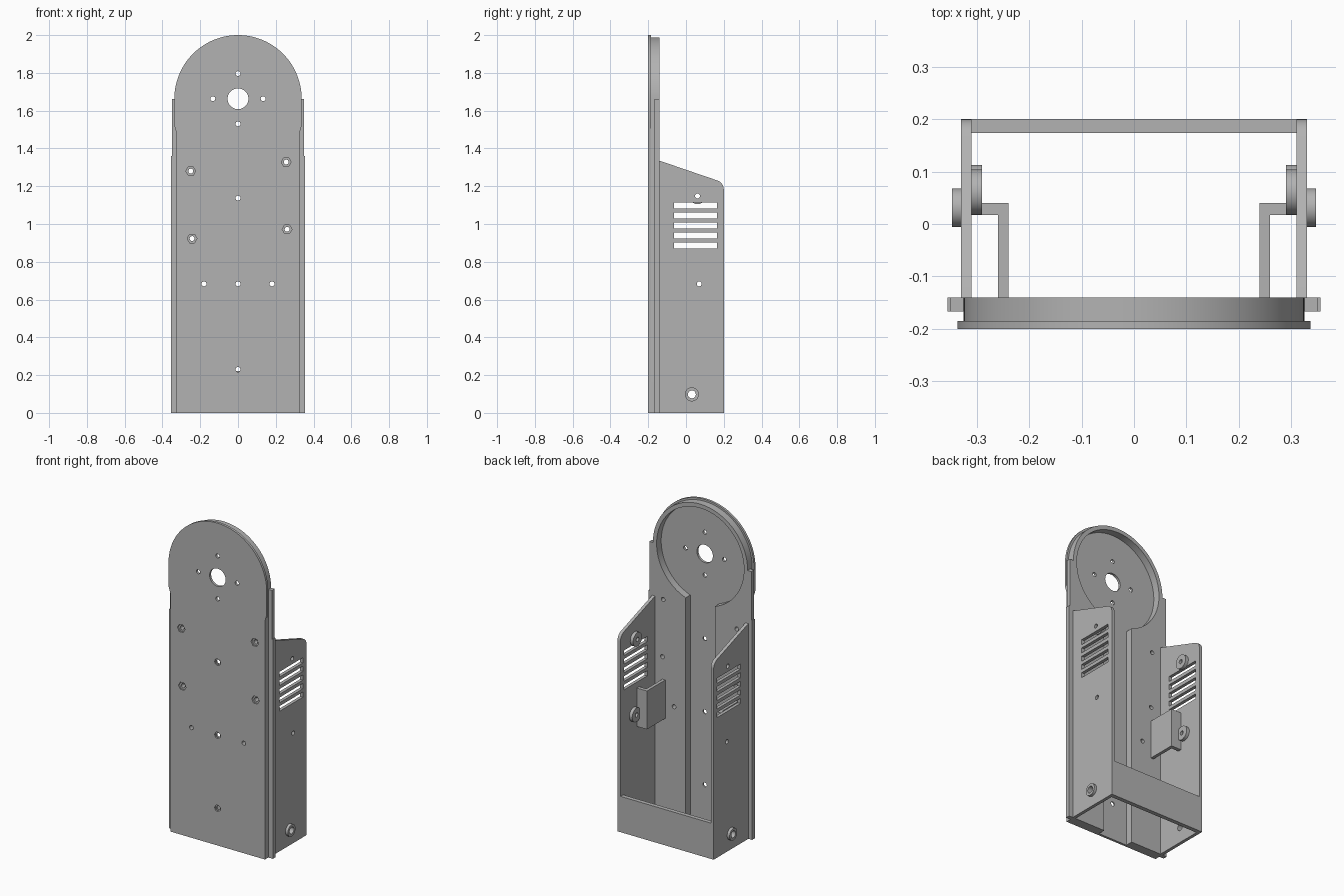
import bpy, bmesh
from math import sin, cos, pi
from mathutils import Vector

if "Cube" in bpy.data.objects:
    bpy.data.objects.remove(bpy.data.objects["Cube"])

grey = bpy.data.materials.new("plain grey")
grey.use_nodes = True
COLOUR = (0.45, 0.45, 0.45, 1)
grey.diffuse_color = COLOUR
grey.node_tree.nodes["Principled BSDF"].inputs["Base Color"].default_value = COLOUR


def prism(name, outline, axis, lo, hi):
    """Extrude a 2D outline: axis 'y' takes (x, z) points, axis 'x' takes (y, z)."""
    bm = bmesh.new()

    def point(p, d):
        return (p[0], d, p[1]) if axis == 'y' else (d, p[0], p[1])
    face = bm.faces.new([bm.verts.new(point(p, lo)) for p in outline])
    new = bmesh.ops.extrude_face_region(bm, geom=[face])["geom"]
    shift = (0, hi - lo, 0) if axis == 'y' else (hi - lo, 0, 0)
    bmesh.ops.translate(bm, vec=Vector(shift),
                        verts=[v for v in new if isinstance(v, bmesh.types.BMVert)])
    bmesh.ops.recalc_face_normals(bm, faces=bm.faces)
    mesh = bpy.data.meshes.new(name)
    bm.to_mesh(mesh)
    bm.free()
    mesh.materials.append(grey)
    ob = bpy.data.objects.new(name, mesh)
    bpy.context.collection.objects.link(ob)
    return ob


def arc(u, v, r, start=0, end=2 * pi, n=32):
    full = abs(end - start) > 6.28
    steps = n if full else n + 1
    return [(u + r * cos(start + (end - start) * i / n),
             v + r * sin(start + (end - start) * i / n)) for i in range(steps)]


def rect(u0, u1, v0, v1):
    return [(u0, v0), (u1, v0), (u1, v1), (u0, v1)]


def cut(ob, cutters):
    """Subtract each (outline, axis, lo, hi) from the object."""
    bpy.context.view_layer.objects.active = ob
    for spec in cutters:
        tool = prism("cutter", *spec)
        tool.hide_render = True
        mod = ob.modifiers.new("cut", 'BOOLEAN')
        mod.operation, mod.solver, mod.object = 'DIFFERENCE', 'EXACT', tool
        bpy.ops.object.modifier_apply(modifier=mod.name)
        bpy.data.objects.remove(tool)


def smooth(ob):
    bpy.ops.object.select_all(action='DESELECT')
    ob.select_set(True)
    bpy.context.view_layer.objects.active = ob
    bpy.ops.object.shade_smooth_by_angle(angle=0.5)


HEAD_Z = 1.663
FRONT, STEP, RAIL, BACK = -0.2, -0.185, -0.167, -0.14

# Holes through the front panel
small = [(0.133, HEAD_Z), (-0.133, HEAD_Z), (0, HEAD_Z + 0.133), (0, HEAD_Z - 0.133),
         (0.18, 0.683), (-0.18, 0.683)]
screws = [(-0.25, 1.28), (0.255, 1.328), (-0.243, 0.923), (0.26, 0.972)]
centre = [(0, 1.137), (0, 0.683), (0, 0.23)]
holes = [(arc(0, HEAD_Z, 0.055, n=48), 'y', -0.3, 0)]
holes += [(arc(*p, 0.013, n=16), 'y', -0.3, 0) for p in small + screws + centre]
sinks = [(arc(*p, 0.026, n=6), 'y', -0.3, -0.19) for p in screws]
sinks += [(arc(*p, 0.02, n=20), 'y', -0.3, -0.193) for p in centre]

# Front panel with rounded head
half = arc(0, HEAD_Z, 0.337, 0, pi, 64)
panel = prism("front_panel", [(-0.325, 0), (0.325, 0), (0.325, 1.48), (0.337, 1.52)] + half
              + [(-0.337, 1.52), (-0.325, 1.48)], 'y', FRONT, STEP)
cut(panel, holes + sinks)

# Backing and side rails, opened by the round recess and the central channel
rim = arc(0, HEAD_Z, 0.325, 0, pi, 64)
backing = prism("panel_backing", [(-0.325, 0), (0.325, 0)] + rim, 'y', STEP, RAIL)
rails = prism("side_rails", [(-0.356, 0), (0.356, 0), (0.356, 1.36), (0.35, 1.36), (0.35, HEAD_Z)]
              + rim + [(-0.35, HEAD_Z), (-0.35, 1.36), (-0.356, 1.36)], 'y', RAIL, BACK)
recess = [(arc(0, HEAD_Z, 0.3, n=96), 'y', -0.3, 0), (rect(-0.1, 0.1, -0.1, 1.5), 'y', -0.3, 0)]
screw_holes = [(arc(*p, 0.013, n=16), 'y', -0.3, 0) for p in screws + small[-2:]]
for layer in (backing, rails):
    cut(layer, recess + screw_holes)
for layer in (panel, backing, rails):
    smooth(layer)

# Side walls with vents, bosses and brackets
wall_outline = ([(BACK, 0), (0.2, 0)] + arc(0.15, 1.183, 0.05, 0, 0.4 * pi, 10)
                + [(BACK, 1.335)])
vents = [rect(-0.063, 0.165, z - 0.016, z + 0.016) for z in (1.098, 1.045, 0.991, 0.938, 0.885)]
bosses = {  # name: y, z, radius, hole radius, inner x, outer x
    "upper_inner_boss": (0.061, 1.148, 0.043, 0.013, 0.29, 0.31),
    "lower_inner_boss": (0.07, 0.683, 0.043, 0.013, 0.29, 0.31),
    "outer_boss": (0.031, 0.098, 0.037, 0.021, 0.33, 0.347)}
for side, label in ((1, "left"), (-1, "right")):
    wall = prism(label + "_wall", wall_outline, 'x', side * 0.31, side * 0.33)
    bores = [(arc(y, z, h, n=20), 'x', side * 0.2, side * 0.4)
             for y, z, r, h, a, b in bosses.values()]
    cut(wall, [(v, 'x', side * 0.2, side * 0.4) for v in vents] + bores)
    smooth(wall)
    for (name, (y, z, r, h, a, b)), bore in zip(bosses.items(), bores):
        boss = prism(label + "_" + name, arc(y, z, r), 'x', side * a, side * b)
        cut(boss, [bore])
        smooth(boss)
    prism(label + "_bracket_plate", rect(BACK, 0.04, 0.595, 0.833), 'x', side * 0.24, side * 0.26)
    prism(label + "_bracket_arm", rect(0.017, 0.04, 0.595, 0.833), 'x', side * 0.26, side * 0.31)

# Low cover across the back
prism("back_cover", rect(-0.31, 0.31, 0, 0.222), 'y', 0.174, 0.2)
